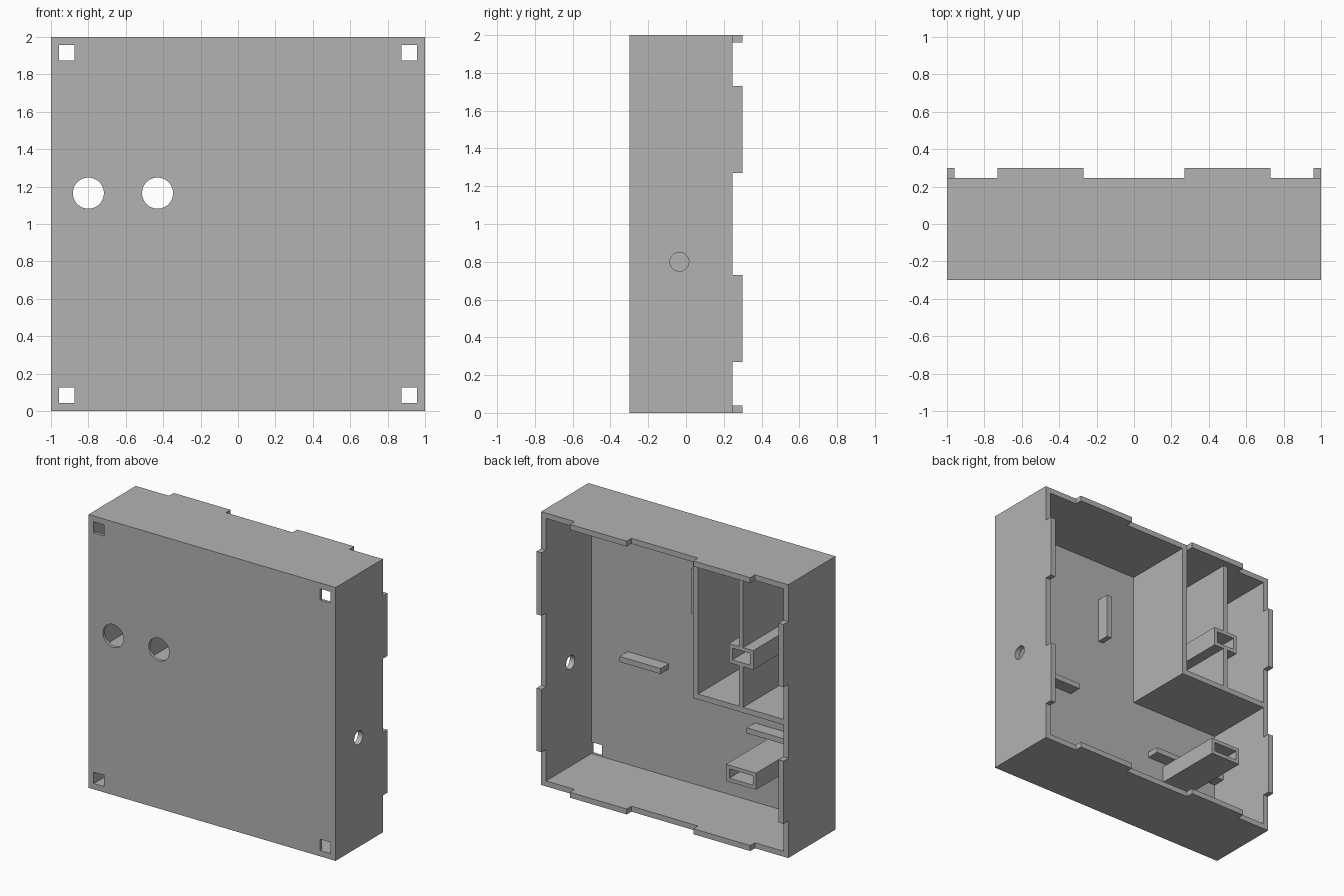
import bpy
import bmesh
from math import pi
from mathutils import Matrix, Vector

start = bpy.data.objects.get("Cube")
if start:
    bpy.data.objects.remove(start, do_unlink=True)

WALL = 0.04      # side wall thickness
IN = 1 - WALL    # inner half width
FRONT, FLOOR, RIM, TAB = -0.3, -0.278, 0.246, 0.3

grey = bpy.data.materials.new("plain grey")
grey.use_nodes = True
grey.diffuse_color = (0.45, 0.45, 0.45, 1)
grey.node_tree.nodes["Principled BSDF"].inputs["Base Color"].default_value = grey.diffuse_color


def finish(name, bm):
    mesh = bpy.data.meshes.new(name)
    bm.to_mesh(mesh)
    bm.free()
    mesh.materials.append(grey)
    ob = bpy.data.objects.new(name, mesh)
    bpy.context.collection.objects.link(ob)
    return ob


def box(name, x, y, z):
    """Box between the (low, high) pairs x, y and z."""
    lo, hi = Vector((x[0], y[0], z[0])), Vector((x[1], y[1], z[1]))
    bm = bmesh.new()
    bmesh.ops.create_cube(bm, size=1, matrix=Matrix.Translation((lo + hi) / 2)
                          @ Matrix.Diagonal((*(hi - lo), 1)))
    return finish(name, bm)


def rod(name, centre, radius, depth, axis):
    bm = bmesh.new()
    bmesh.ops.create_cone(bm, cap_ends=True, segments=48, radius1=radius,
                          radius2=radius, depth=depth,
                          matrix=Matrix.Translation(centre) @ Matrix.Rotation(pi / 2, 4, axis))
    return finish(name, bm)


def cut(ob, cutters):
    """Subtract the cutters from ob, bake the result and remove them."""
    for c in cutters:
        c.hide_render = True
        mod = ob.modifiers.new("cut", 'BOOLEAN')
        mod.operation, mod.solver, mod.object = 'DIFFERENCE', 'EXACT', c
    graph = bpy.context.evaluated_depsgraph_get()
    mesh = bpy.data.meshes.new_from_object(ob.evaluated_get(graph))
    ob.modifiers.clear()
    ob.data = mesh
    for c in cutters:
        bpy.data.objects.remove(c, do_unlink=True)


# Open case: block with cavity, corner windows, round front holes, side hole
case = box("case", (-1, 1), (FRONT, RIM), (0, 2))
cutters = [box("cavity", (-IN, IN), (FLOOR, 0.5), (WALL, 2 - WALL))]
window = [(-0.958, -0.875), (0.875, 0.958)]
for x in window:
    for z in window:
        cutters.append(box("window", x, (-0.4, -0.2), (z[0] + 1, z[1] + 1)))
for x in (-0.8, -0.43):
    cutters.append(rod("front_hole", (x, FRONT, 1.165), 0.083, 0.2, 'X'))
cutters.append(rod("side_hole", (1, -0.035, 0.8), 0.05, 0.2, 'Y'))
cut(case, cutters)
bpy.ops.object.select_all(action='DESELECT')
case.select_set(True)
bpy.context.view_layer.objects.active = case
bpy.ops.object.shade_smooth_by_angle()

# Tabs standing on the rim, two on each wall
for a, b in ((-0.73, -0.27), (0.27, 0.73)):
    for side, lo, hi in (("low", -1, -IN), ("high", IN, 1)):
        box(f"{side}_x_tab", (lo, hi), (RIM, TAB), (a + 1, b + 1))
        box(f"{side}_z_tab", (a, b), (RIM, TAB), (lo + 1, hi + 1))

# Corner compartment walls and its divider, which meets the upper sleeve
inside = (FLOOR, RIM)
box("compartment_side", (-0.27, -0.23), inside, (0.965, 2 - WALL))
box("compartment_bottom", (-IN, -0.27), inside, (0.965, 1.005))
box("divider_lower", (-0.635, -0.6), inside, (1.005, 1.302))
box("divider_upper", (-0.635, -0.6), inside, (1.442, 2 - WALL))


# Rectangular hollow sleeves
def sleeve(name, x, z, t=0.027):
    ob = box(name, x, inside, z)
    cut(ob, [box("bore", (x[0] + t, x[1] - t), (FLOOR + 0.002, 0.5), (z[0] + t, z[1] - t))])


sleeve("upper_sleeve", (-0.717, -0.52), (1.302, 1.442))
sleeve("lower_sleeve", (-0.74, -0.496), (0.43, 0.552))

# Low ribs on the floor
low = (FLOOR, -0.185)
box("middle_rib", (0.335, 0.667), low, (0.825, 0.865))
box("upright_rib", (0.047, 0.087), low, (1.335, 1.665))
box("wall_rib", (-IN, -0.362), low, (0.578, 0.618))
